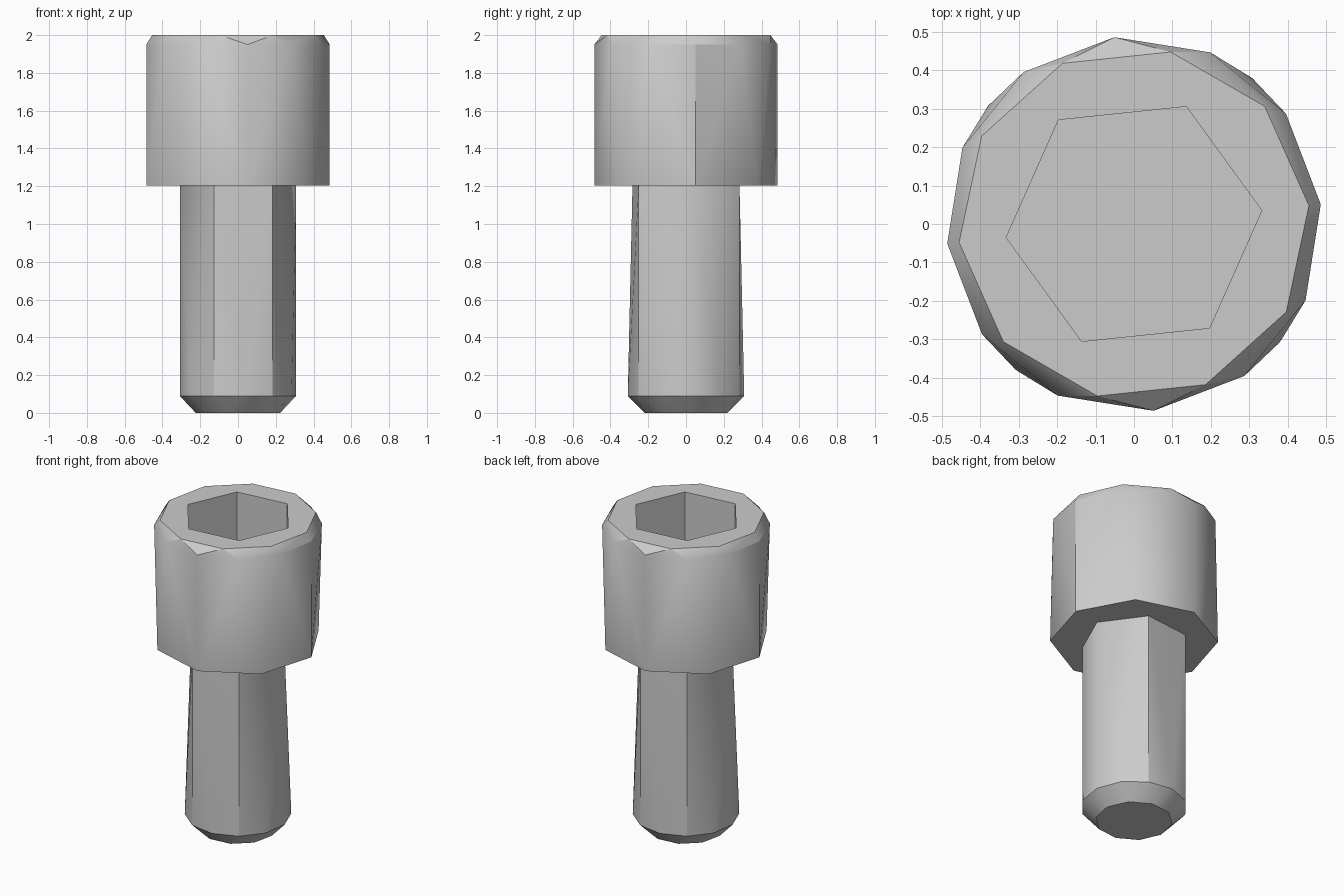
import bpy, bmesh
from math import cos, sin, pi, radians

cube = bpy.data.objects.get("Cube")
if cube:
    bpy.data.objects.remove(cube, do_unlink=True)

steel = bpy.data.materials.new("steel_grey")
steel.use_nodes = True
GREY = (0.6, 0.6, 0.6, 1)
steel.diffuse_color = GREY
steel.node_tree.nodes["Principled BSDF"].inputs["Base Color"].default_value = GREY

TWIST = radians(6)


def hull_part(name, rings):
    """Convex solid through rings given as (sides, radius, height)."""
    bm = bmesh.new()
    for sides, radius, z in rings:
        for i in range(sides):
            a = TWIST + 2 * pi * i / sides
            bm.verts.new((radius * cos(a), radius * sin(a), z))
    bmesh.ops.convex_hull(bm, input=bm.verts)
    bmesh.ops.dissolve_limit(bm, angle_limit=radians(0.5), verts=bm.verts, edges=bm.edges)
    bmesh.ops.recalc_face_normals(bm, faces=bm.faces)
    mesh = bpy.data.meshes.new(name)
    bm.to_mesh(mesh)
    bm.free()
    mesh.materials.append(steel)
    obj = bpy.data.objects.new(name, mesh)
    bpy.context.collection.objects.link(obj)
    return obj


def activate(obj):
    bpy.ops.object.select_all(action='DESELECT')
    obj.select_set(True)
    bpy.context.view_layer.objects.active = obj


# Shank with a chamfered tip
shank = hull_part("shank", [(10, 0.225, 0), (12, 0.31, 0.09), (6, 0.31, 1.205)])

# Head with a chamfered rim
head = hull_part("head", [(8, 0.488, 1.205), (12, 0.488, 1.95), (10, 0.457, 2)])

# Hexagonal socket cut into the head
cutter = hull_part("socket_cutter", [(6, 0.334, 1.58), (6, 0.334, 2.1)])
cutter.hide_render = True
activate(head)
cut = head.modifiers.new("socket", 'BOOLEAN')
cut.operation = 'DIFFERENCE'
cut.solver = 'EXACT'
cut.object = cutter
bpy.ops.object.modifier_apply(modifier=cut.name)
bpy.data.objects.remove(cutter, do_unlink=True)

# Smooth sides, crisp rims
for part in (shank, head):
    activate(part)
    bpy.ops.object.shade_smooth_by_angle(angle=radians(30))
